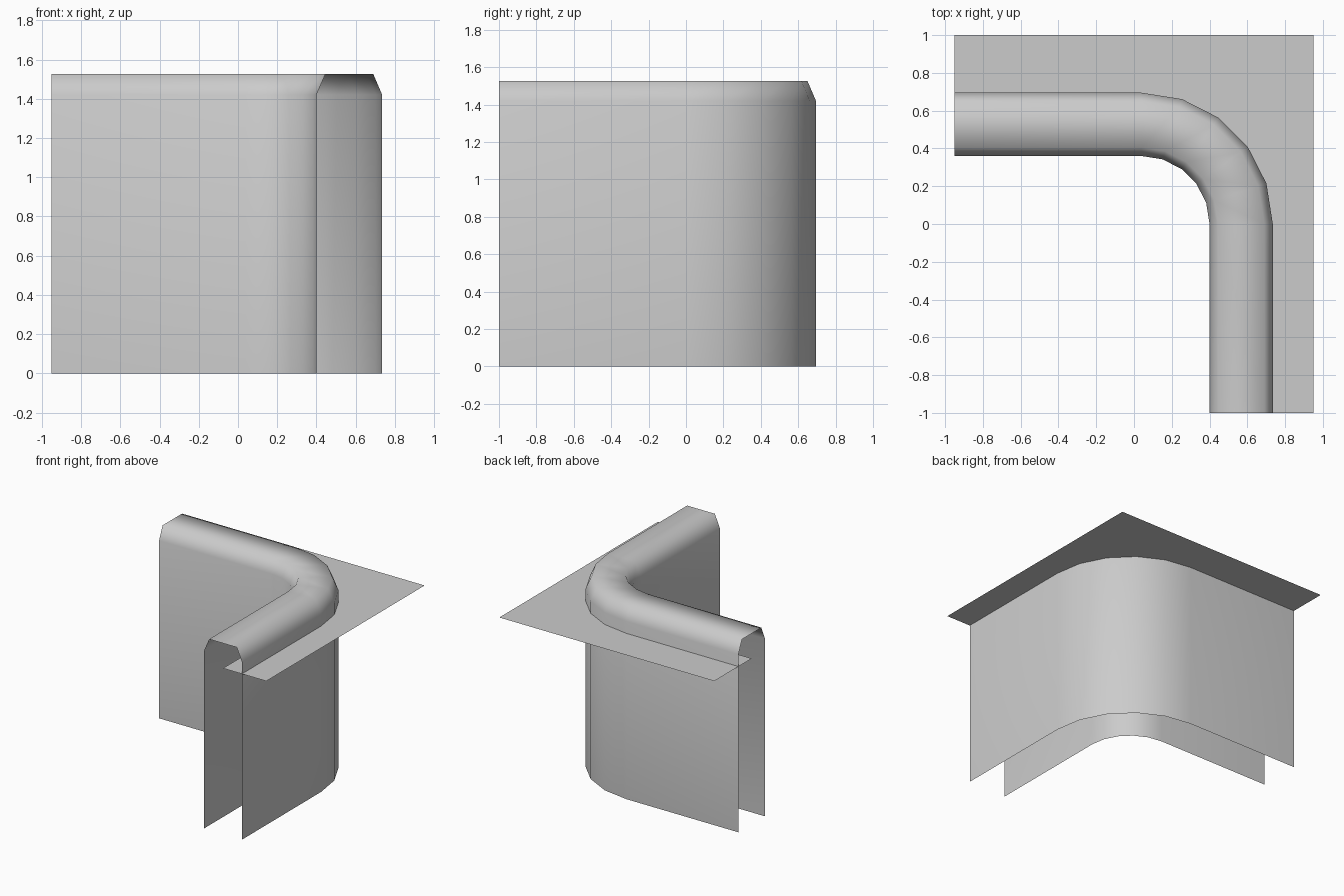
import bpy
import bmesh
from math import sin, cos, radians

cube = bpy.data.objects.get("Cube")
if cube:
    bpy.data.objects.remove(cube, do_unlink=True)

LEFT, RIGHT, FRONT, BACK = -0.95, 0.95, -1.0, 1.0
BEND_X, BEND_Y = 0.04, 0.0      # centre of the bend
STEPS = 5                       # segments around the bend
LEDGE_Z = 1.325

grey = bpy.data.materials.new("plain grey")
grey.use_nodes = True
colour = (0.6, 0.6, 0.6, 1)
grey.diffuse_color = colour
grey.node_tree.nodes["Principled BSDF"].inputs["Base Color"].default_value = colour


def bend_path(radius):
    """Straight run, quarter bend, straight run, at a distance from the bend centre."""
    path = [(LEFT, BEND_Y + radius)]
    for i in range(STEPS + 1):
        a = radians(90 * i / STEPS)
        path.append((BEND_X + radius * sin(a), BEND_Y + radius * cos(a)))
    path.append((BEND_X + radius, FRONT))
    return path


def finish(name, bm, smooth):
    mesh = bpy.data.meshes.new(name)
    bm.normal_update()
    bm.to_mesh(mesh)
    bm.free()
    mesh.materials.append(grey)
    for p in mesh.polygons:
        p.use_smooth = smooth
    obj = bpy.data.objects.new(name, mesh)
    bpy.context.collection.objects.link(obj)


# Hollow wall: open chamfered section (radius, height) swept along the bend
section = [(0.36, 0), (0.36, 1.42), (0.405, 1.525),
           (0.65, 1.525), (0.695, 1.42), (0.695, 0)]
bm = bmesh.new()
rows = [[bm.verts.new((x, y, z)) for x, y in bend_path(r)] for r, z in section]
for low, high in zip(rows, rows[1:]):
    for i in range(len(low) - 1):
        bm.faces.new((low[i], low[i + 1], high[i + 1], high[i]))
finish("curved_wall", bm, True)

# Thin ledge: from the wall's centre line out to the square corner
bm = bmesh.new()
outline = bend_path(0.5275) + [(RIGHT, FRONT), (RIGHT, BACK), (LEFT, BACK)]
ledge = bm.faces.new([bm.verts.new((x, y, LEDGE_Z)) for x, y in outline])
ledge.normal_update()
if ledge.normal.z < 0:
    ledge.normal_flip()
bmesh.ops.triangulate(bm, faces=[ledge])
finish("ground_ledge", bm, False)
